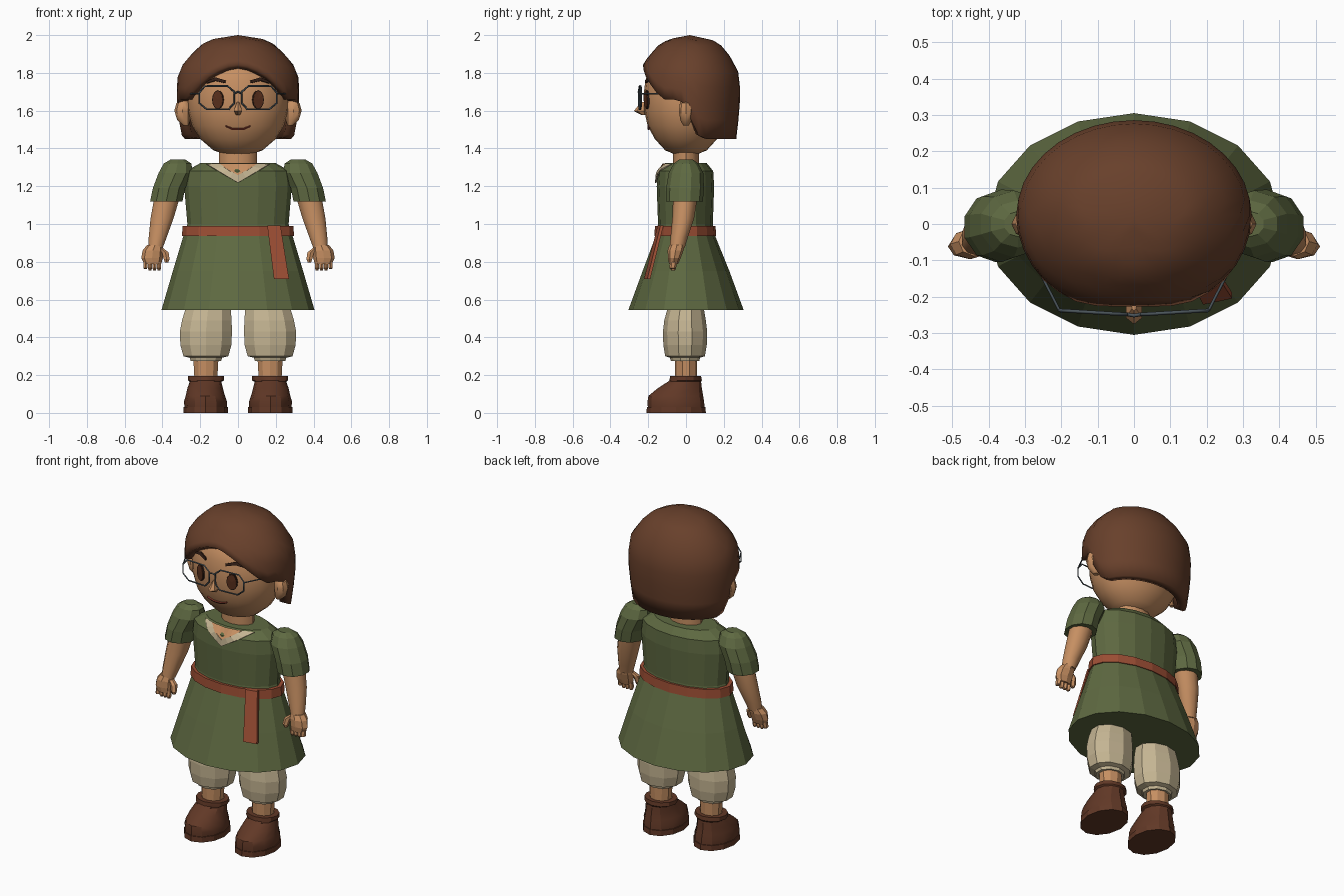
import bpy, bmesh, math
from mathutils import Vector
from mathutils.bvhtree import BVHTree

if "Cube" in bpy.data.objects:
    bpy.data.objects.remove(bpy.data.objects["Cube"])


def material(name, r, g, b):
    lin = [((c / 255 + 0.055) / 1.055) ** 2.4 for c in (r, g, b)]
    m = bpy.data.materials.new(name)
    m.diffuse_color = (*lin, 1)
    m.use_nodes = True
    m.node_tree.nodes["Principled BSDF"].inputs["Base Color"].default_value = m.diffuse_color
    return m


SKIN = material("skin", 198, 143, 98)
GREEN = material("dress_green", 94, 105, 65)
CREAM = material("cream_cloth", 196, 180, 146)
RUST = material("rust_belt", 156, 78, 52)
SHOE = material("shoe_brown", 97, 56, 38)
HAIR = material("hair_brown", 104, 64, 43)
EYE = material("eye_brown", 88, 47, 28)
DARK = material("dark_brown", 50, 30, 22)
METAL = material("glasses_grey", 74, 84, 90)
LIP = material("lip_red", 130, 56, 42)


def finish(name, bm, mat, smooth=None):
    bmesh.ops.recalc_face_normals(bm, faces=bm.faces[:])
    me = bpy.data.meshes.new(name)
    bm.to_mesh(me)
    bm.free()
    me.materials.append(mat)
    ob = bpy.data.objects.new(name, me)
    bpy.context.collection.objects.link(ob)
    if smooth:
        bpy.ops.object.select_all(action='DESELECT')
        ob.select_set(True)
        bpy.context.view_layer.objects.active = ob
        bpy.ops.object.shade_smooth_by_angle(angle=math.radians(smooth))
    return ob


def loft(name, rings, n, mat, side=1, smooth=None):
    """Stack of elliptical rings (x, y, z, rx, ry), capped at both ends."""
    bm = bmesh.new()
    loops = []
    for x, y, z, rx, ry in rings:
        loops.append([bm.verts.new((side * (x + rx * math.sin(2 * math.pi * i / n)),
                                    y - ry * math.cos(2 * math.pi * i / n), z)) for i in range(n)])
    for a, b in zip(loops, loops[1:]):
        for i in range(n):
            j = (i + 1) % n
            bm.faces.new((a[i], a[j], b[j], b[i]))
    bm.faces.new(loops[0])
    bm.faces.new(loops[-1])
    return finish(name, bm, mat, smooth)


def wire(name, pts, radius, mat, cyclic=False):
    cu = bpy.data.curves.new(name, 'CURVE')
    cu.dimensions = '3D'
    cu.bevel_depth = radius
    cu.bevel_resolution = 0
    sp = cu.splines.new('POLY')
    sp.points.add(len(pts) - 1)
    for p, co in zip(sp.points, pts):
        p.co = (*co, 1)
    sp.use_cyclic_u = cyclic
    cu.materials.append(mat)
    ob = bpy.data.objects.new(name, cu)
    bpy.context.collection.objects.link(ob)
    bpy.ops.object.select_all(action='DESELECT')
    ob.select_set(True)
    bpy.context.view_layer.objects.active = ob
    bpy.ops.object.convert(target='MESH')


def decal(name, verts, faces, target, mat, lift=0.006):
    """Thin plate laid on the front of the target; verts are (x, z)."""
    me = target.data
    tree = BVHTree.FromPolygons([v.co for v in me.vertices], [p.vertices for p in me.polygons])
    bm = bmesh.new()
    vs = []
    for x, z in verts:
        hit = tree.ray_cast(Vector((x, -2, z)), Vector((0, 1, 0)))[0]
        vs.append(bm.verts.new((x, (hit.y if hit else -0.1) - lift, z)))
    for f in faces:
        bm.faces.new([vs[i] for i in f])
    ob = finish(name, bm, mat)
    mod = ob.modifiers.new("thickness", 'SOLIDIFY')
    mod.thickness = 0.008
    mod.offset = 0


def strip(name, top, bottom, target, mat, sub=4):
    """Plate between two polylines with the same number of points."""
    verts = []
    for k in range((len(top) - 1) * sub + 1):
        i = min(k // sub, len(top) - 2)
        t = k / sub - i
        for line in (top, bottom):
            a, b = Vector(line[i]), Vector(line[i + 1])
            verts.append(tuple(a.lerp(b, t)))
    faces = [(2 * i, 2 * i + 1, 2 * i + 3, 2 * i + 2) for i in range(len(verts) // 2 - 1)]
    decal(name, verts, faces, target, mat)


def disc(name, x, z, rx, rz, target, mat, lift):
    n = 12
    verts = [(x, z)] + [(x + rx * math.cos(2 * math.pi * i / n), z + rz * math.sin(2 * math.pi * i / n))
                        for i in range(n)]
    decal(name, verts, [(0, i + 1, (i + 1) % n + 1) for i in range(n)], target, mat, lift)


# Dress, belt and hanging belt end
dress = loft("dress", [(0, 0, .545, .405, .305), (0, 0, .75, .345, .23), (0, -.003, .95, .285, .152),
                       (0, -.003, 1.0, .268, .145), (0, -.003, 1.2, .285, .152),
                       (0, -.003, 1.28, .275, .147), (0, 0, 1.322, .2, .11)], 16, GREEN)
loft("belt", [(0, -.004, .936, .297, .164), (0, -.004, .99, .293, .16)], 16, RUST)
bm = bmesh.new()
rows = [[bm.verts.new((x, y + d, z)) for x, y, z in
         ((.155, -.15, .992), (.225, -.135, .992), (.27, -.205, .71), (.19, -.222, .71))] for d in (0, .016)]
bm.faces.new(rows[0])
bm.faces.new(rows[1])
for i in range(4):
    j = (i + 1) % 4
    bm.faces.new((rows[0][i], rows[0][j], rows[1][j], rows[1][i]))
finish("belt_end", bm, RUST)

# Neck and head
loft("neck", [(0, 0, 1.27, .1, .068), (0, 0, 1.43, .1, .068)], 12, SKIN, smooth=40)
head = loft("head", [(0, 0, 1.365, .06, .05), (0, 0, 1.39, .13, .11), (0, 0, 1.45, .2, .165),
                     (0, 0, 1.52, .244, .203), (0, 0, 1.6, .265, .221), (0, 0, 1.68, .268, .225),
                     (0, 0, 1.76, .25, .215), (0, 0, 1.84, .205, .185), (0, 0, 1.9, .1, .1)],
            24, SKIN, smooth=50)

# Open collar
strip("neck_opening", [(-.1, 1.318), (0, 1.318), (.1, 1.318)],
      [(-.1, 1.316), (0, 1.25), (.1, 1.316)], dress, SKIN)
strip("collar", [(-.1, 1.318), (0, 1.258), (.1, 1.318)],
      [(-.165, 1.315), (0, 1.218), (.165, 1.315)], dress, CREAM)

# Hair shell, its lower edge arched over the face and level at the back
PROFILE = [(2.0, 0), (1.98, .4), (1.95, .6), (1.88, .82), (1.83, .93), (1.79, .98),
           (1.7, 1.0), (1.6, .985), (1.45, .92)]


def hair_radius(z):
    for (z0, r0), (z1, r1) in zip(PROFILE, PROFILE[1:]):
        if z >= z1:
            return r0 + (r1 - r0) * (z0 - z) / (z0 - z1)
    return PROFILE[-1][1]


bm = bmesh.new()
N, levels = 36, [.05, .1, .2, .35, .5, .65, .82, 1]
crown = bm.verts.new((0, .02, 2.0))
loops = []
for s in levels:
    loop = []
    for i in range(N):
        a = 2 * math.pi * i / N
        sx, sy = .325 * math.sin(a), -math.cos(a)
        sy *= .28 if sy < 0 else .262
        y0 = sy + .025
        if y0 < -.1:
            edge = 1.845 - .185 * min(1, (sx / .275) ** 2)
        else:
            edge = 1.66 - .21 * max(0, min(1, (y0 + .03) / .11))
        z = 2.0 - (2.0 - edge) * s
        r = hair_radius(z)
        loop.append(bm.verts.new((sx * r, sy * r + .025, z)))
    loops.append(loop)
for i in range(N):
    j = (i + 1) % N
    bm.faces.new((crown, loops[0][i], loops[0][j]))
    for a, b in zip(loops, loops[1:]):
        bm.faces.new((a[i], b[i], b[j], a[j]))
hair = finish("hair", bm, HAIR, smooth=35)
mod = hair.modifiers.new("thickness", 'SOLIDIFY')
mod.thickness = .055
mod.offset = -1

# Nose and mouth
loft("nose", [(0, -.225, 1.578, .012, .012), (0, -.24, 1.598, .026, .036),
              (0, -.228, 1.645, .007, .01)], 6, SKIN)
strip("mouth", [(-.066, 1.521), (-.03, 1.507), (.03, 1.507), (.066, 1.521)],
      [(-.066, 1.516), (-.03, 1.499), (.03, 1.499), (.066, 1.516)], head, LIP, 2)

# Bridge of the glasses
wire("glasses_bridge", [(-.022, -.248, 1.69), (0, -.252, 1.7), (.022, -.248, 1.69)], .005, METAL)

for s, tag in ((-1, "right"), (1, "left")):
    # Eyes, brows, ears
    disc(tag + "_eye_rim", s * .106, 1.658, .03, .05, head, DARK, .005)
    disc(tag + "_eye", s * .106, 1.658, .026, .045, head, EYE, .008)
    strip(tag + "_brow", [(s * .168, 1.752), (s * .12, 1.776), (s * .066, 1.76)],
          [(s * .165, 1.744), (s * .12, 1.758), (s * .068, 1.746)], head, DARK, 2)
    loft(tag + "_ear", [(.275, 0, 1.522, .015, .015), (.288, 0, 1.55, .034, .03),
                        (.295, 0, 1.6, .042, .038), (.29, 0, 1.64, .036, .032),
                        (.28, 0, 1.66, .015, .015)], 8, SKIN, s, 40)
    # Eight-sided lens rim and temple
    rim = [(.02, 1.64), (.05, 1.607), (.165, 1.607), (.205, 1.64),
           (.205, 1.695), (.175, 1.73), (.055, 1.73), (.02, 1.7)]
    wire(tag + "_lens_rim", [(s * x, -.25 + .06 * x, z) for x, z in rim], .005, METAL, True)
    wire(tag + "_temple", [(s * .205, -.238, 1.69), (s * .25, -.15, 1.69), (s * .285, 0, 1.65)],
         .004, METAL)

    # Puffed sleeve, arm and hand
    loft(tag + "_sleeve", [(.38, -.008, 1.118, .09, .097), (.365, -.005, 1.19, .09, .1),
                           (.33, 0, 1.27, .095, .092), (.32, 0, 1.32, .077, .065),
                           (.318, 0, 1.342, .04, .035)], 10, GREEN, s)
    loft(tag + "_arm", [(.436, -.047, .875, .04, .04), (.425, -.036, .93, .05, .046),
                        (.402, -.015, 1.03, .064, .058), (.378, -.005, 1.13, .07, .064)],
         10, SKIN, s, 40)
    loft(tag + "_hand", [(.452, -.066, .788, .045, .024), (.455, -.062, .82, .057, .034),
                         (.45, -.055, .86, .055, .042), (.44, -.048, .888, .042, .04)], 8, SKIN, s)
    for k in range(4):
        x = .418 + k * .024
        loft(f"{tag}_finger_{k}", [(x, -.068, .755 + .008 * (k == 3), .008, .01),
                                   (x, -.07, .768, .013, .018), (x, -.066, .8, .013, .018)], 6, SKIN, s)
    loft(tag + "_thumb", [(.378, -.078, .795, .01, .01), (.378, -.078, .815, .018, .018),
                          (.385, -.07, .85, .02, .02), (.41, -.06, .872, .016, .016)], 6, SKIN, s)

    # Gathered trousers, shin and shoe
    loft(tag + "_trouser_leg", [(.17, -.005, .275, .085, .075), (.17, -.005, .292, .09, .08),
                                (.17, -.005, .3, .125, .105), (.17, -.005, .36, .142, .115),
                                (.17, -.005, .43, .145, .117), (.165, -.005, .49, .138, .11),
                                (.155, 0, .58, .12, .09), (.14, 0, .68, .115, .085)], 10, CREAM, s)
    loft(tag + "_shin", [(.17, 0, .15, .062, .056), (.17, 0, .29, .07, .06)], 10, SKIN, s)
    loft(tag + "_shoe", [(.171, -.052, .028, .112, .15), (.172, -.054, .06, .114, .15),
                         (.173, -.054, .09, .104, .145), (.174, -.033, .13, .094, .117),
                         (.172, -.008, .165, .084, .088), (.17, -.002, .172, .096, .086),
                         (.17, -.002, .195, .096, .082)], 12, SHOE, s, 30)
    loft(tag + "_sole", [(.171, -.052, 0, .117, .157), (.171, -.052, .032, .117, .155)], 12, SHOE, s)
